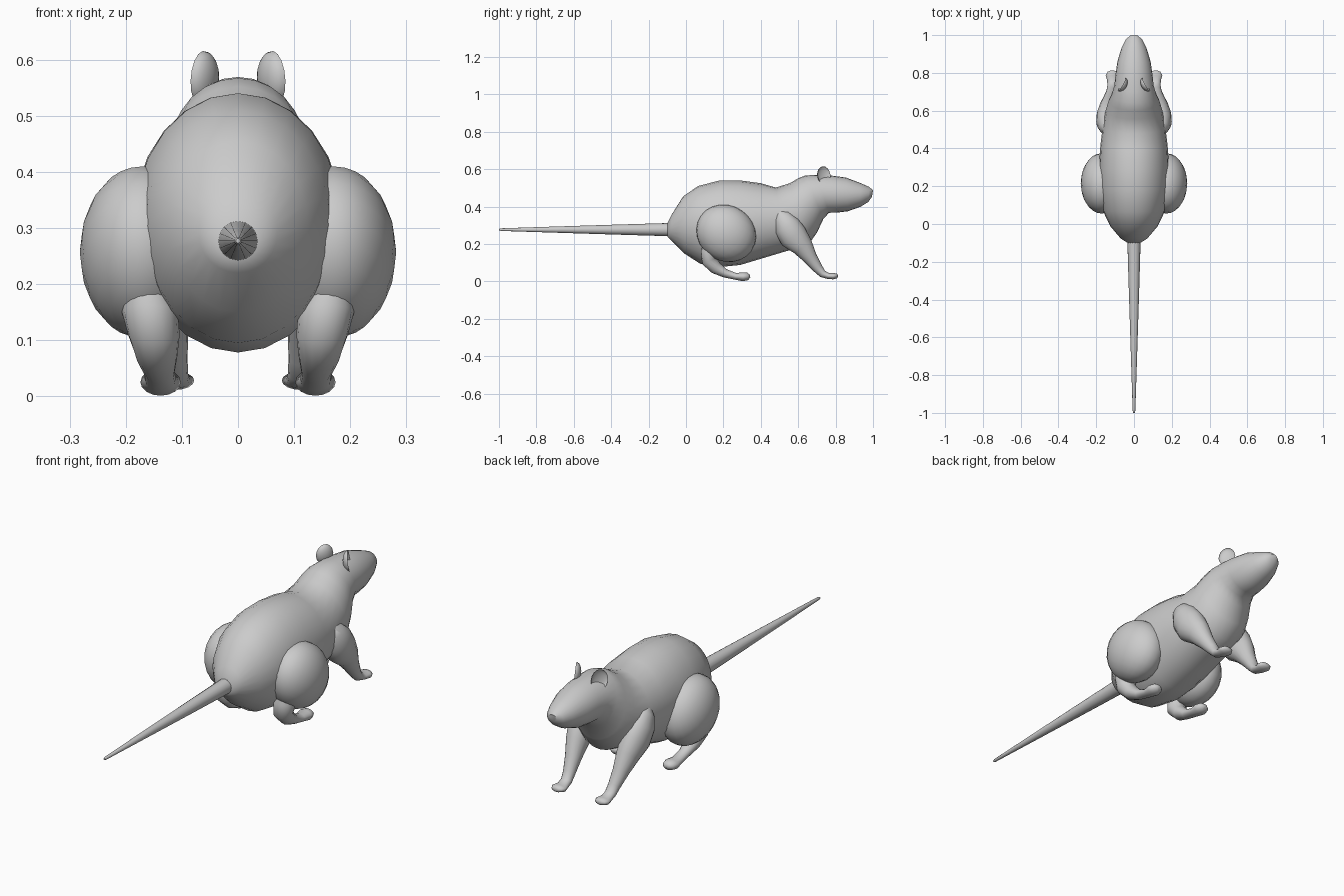
import bpy, bmesh, math
from mathutils import Vector, Matrix


def finish(bm, name, mirror=False, angle=50):
    bmesh.ops.recalc_face_normals(bm, faces=bm.faces)
    me = bpy.data.meshes.new(name)
    bm.to_mesh(me)
    bm.free()
    ob = bpy.data.objects.new(name, me)
    bpy.context.collection.objects.link(ob)
    if mirror:
        mod = ob.modifiers.new("mirror", 'MIRROR')
        mod.use_clip = False
        mod.use_mirror_merge = False
    bpy.ops.object.select_all(action='DESELECT')
    ob.select_set(True)
    bpy.context.view_layer.objects.active = ob
    bpy.ops.object.shade_smooth_by_angle(angle=math.radians(angle))
    return ob


def loft(name, rings, sides=20, mirror=False):
    """rings: (centre, half width in x, half-height vector in the yz plane)"""
    bm = bmesh.new()
    loops = []
    for c, w, h in rings:
        loop = []
        for i in range(sides):
            a = 2 * math.pi * i / sides
            loop.append(bm.verts.new(c + Vector((w * math.cos(a), 0, 0)) + h * math.sin(a)))
        loops.append(loop)
    for a, b in zip(loops, loops[1:]):
        for i in range(sides):
            j = (i + 1) % sides
            bm.faces.new((a[i], a[j], b[j], b[i]))
    bm.faces.new(loops[0])
    bm.faces.new(loops[-1])
    return finish(bm, name, mirror)


def limb(name, pts, sides=16):
    """pts: (x, y, z, half width, half thickness) along a mirrored limb"""
    P = [Vector(p[:3]) for p in pts]
    rings = []
    for i, p in enumerate(pts):
        t = P[min(i + 1, len(P) - 1)] - P[max(i - 1, 0)]
        n = Vector((0, -t.z, t.y)).normalized()
        rings.append((P[i], p[3], n * p[4]))
    return loft(name, rings, sides, True)


# Body, neck and head: top (y, z), bottom (y, z), half width
sections = [
    (-0.10, 0.31, -0.10, 0.24, 0.034), (-0.075, 0.36, -0.08, 0.22, 0.07),
    (-0.015, 0.455, -0.01, 0.15, 0.125), (0.065, 0.51, 0.075, 0.095, 0.165),
    (0.18, 0.54, 0.19, 0.078, 0.185), (0.29, 0.54, 0.29, 0.088, 0.186),
    (0.40, 0.525, 0.43, 0.13, 0.178), (0.48, 0.502, 0.53, 0.16, 0.167),
    (0.555, 0.525, 0.65, 0.19, 0.15), (0.60, 0.552, 0.70, 0.26, 0.135),
    (0.64, 0.567, 0.735, 0.335, 0.117), (0.70, 0.569, 0.765, 0.367, 0.104),
    (0.77, 0.567, 0.81, 0.368, 0.098), (0.855, 0.555, 0.865, 0.375, 0.088),
    (0.93, 0.527, 0.935, 0.40, 0.066), (0.98, 0.505, 0.975, 0.425, 0.044),
    (1.0, 0.487, 0.994, 0.452, 0.02)]
rings = []
for ty, tz, by, bz, w in sections:
    top, bot = Vector((0, ty, tz)), Vector((0, by, bz))
    rings.append(((top + bot) / 2, w, (top - bot) / 2))
loft("body_and_head", rings, 24)

# Tail
loft("tail", [(Vector((0, y, 0.277)), r, Vector((0, 0, r)))
              for y, r in ((-0.06, 0.036), (-0.3, 0.029), (-0.65, 0.018), (-0.99, 0.007), (-1.0, 0.004))], 16)

# Thighs
bm = bmesh.new()
bmesh.ops.create_uvsphere(bm, u_segments=24, v_segments=12, radius=1,
    matrix=Matrix.Translation((0.17, 0.215, 0.257))
    @ Matrix.Rotation(math.radians(-35), 4, 'X')
    @ Matrix.Diagonal((0.112, 0.165, 0.148, 1)))
finish(bm, "thigh", True)

# Hind shanks and feet
limb("hind_foot", [
    (0.165, 0.15, 0.20, 0.04, 0.05), (0.157, 0.125, 0.15, 0.05, 0.048),
    (0.15, 0.125, 0.11, 0.046, 0.042), (0.145, 0.16, 0.072, 0.037, 0.034),
    (0.14, 0.21, 0.043, 0.027, 0.023), (0.138, 0.265, 0.027, 0.028, 0.018),
    (0.138, 0.305, 0.025, 0.036, 0.024), (0.138, 0.33, 0.027, 0.028, 0.02),
    (0.138, 0.342, 0.03, 0.012, 0.008)])

# Front legs with feet
limb("front_leg", [
    (0.14, 0.49, 0.37, 0.018, 0.02), (0.142, 0.51, 0.345, 0.042, 0.048),
    (0.142, 0.54, 0.295, 0.058, 0.072), (0.138, 0.575, 0.24, 0.06, 0.077),
    (0.132, 0.625, 0.185, 0.05, 0.057), (0.125, 0.665, 0.125, 0.037, 0.038),
    (0.118, 0.705, 0.07, 0.028, 0.027), (0.115, 0.73, 0.041, 0.026, 0.021),
    (0.114, 0.76, 0.029, 0.028, 0.016), (0.114, 0.787, 0.028, 0.036, 0.017),
    (0.114, 0.806, 0.03, 0.026, 0.013), (0.114, 0.812, 0.031, 0.01, 0.006)])

# Cupped ears: flattened spheres with the front half pushed in
bm = bmesh.new()
bmesh.ops.create_uvsphere(bm, u_segments=16, v_segments=12, radius=1)
for v in bm.verts:
    if v.co.z > 0:
        v.co.z *= -0.55
facing = Vector((0.85, 0.5, 0.1)).normalized()
up = Vector((0.15, -0.05, 1))
side = up.cross(facing).normalized()
up = facing.cross(side)
rot = Matrix((side, up, facing)).transposed().to_4x4()
bm.transform(Matrix.Translation((0.064, 0.738, 0.567)) @ rot
             @ Matrix.Diagonal((0.04, 0.049, 0.026, 1)))
finish(bm, "ear", True)
